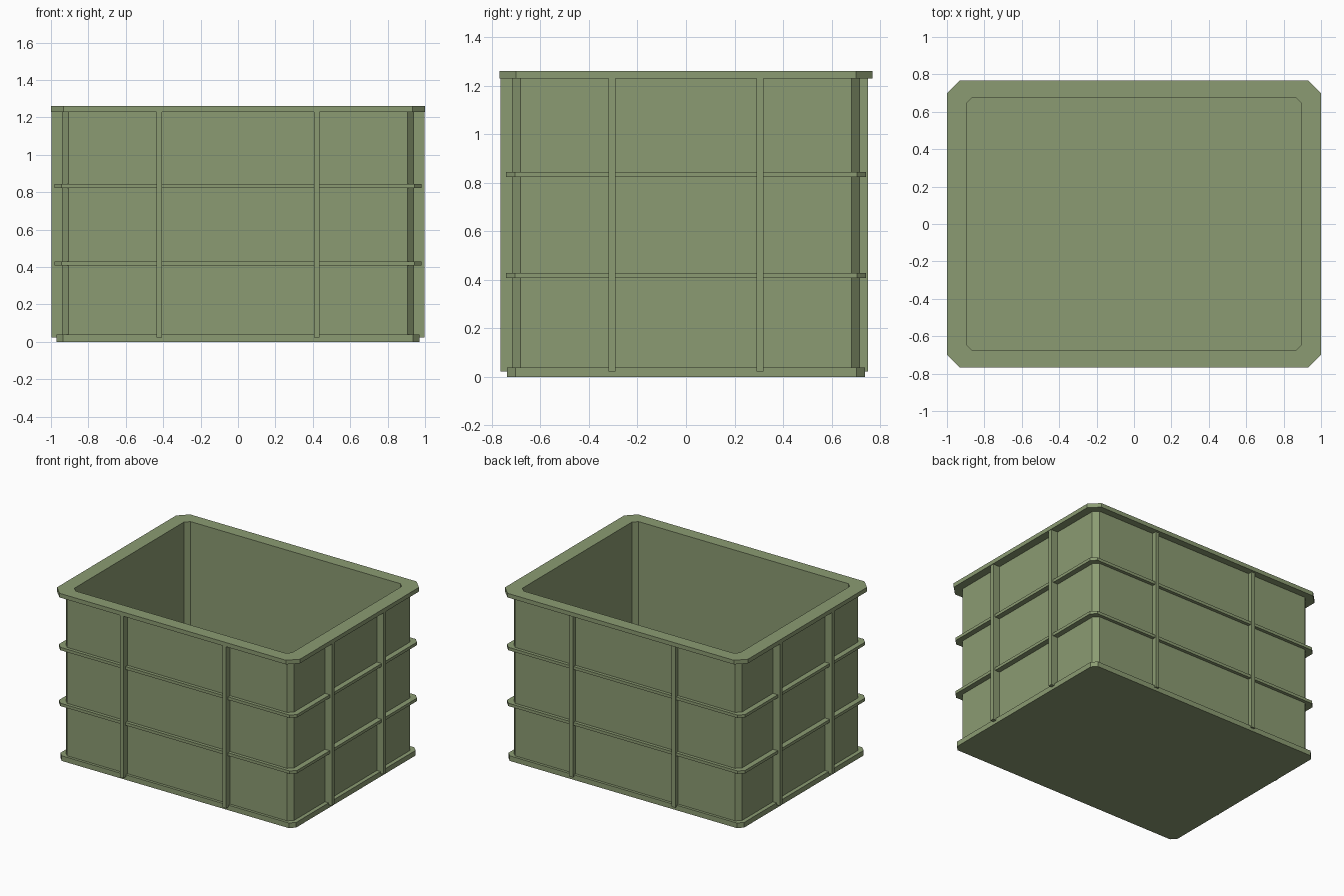
import bpy, bmesh

if "Cube" in bpy.data.objects:
    bpy.data.objects.remove(bpy.data.objects["Cube"])

green = bpy.data.materials.new("olive green plastic")
green.diffuse_color = (0.26, 0.33, 0.17, 1)
green.use_nodes = True
green.node_tree.nodes["Principled BSDF"].inputs["Base Color"].default_value = green.diffuse_color


def finish(name, bm):
    bmesh.ops.recalc_face_normals(bm, faces=bm.faces)
    mesh = bpy.data.meshes.new(name)
    bm.to_mesh(mesh)
    bm.free()
    mesh.materials.append(green)
    obj = bpy.data.objects.new(name, mesh)
    bpy.context.collection.objects.link(obj)
    return obj


def octagon(x, y, c):
    """Rectangle outline with cut corners."""
    return [(x, -y + c), (x, y - c), (x - c, y), (-x + c, y),
            (-x, y - c), (-x, -y + c), (-x + c, -y), (x - c, -y)]


def loop(bm, outline, z):
    return [bm.verts.new((x, y, z)) for x, y in outline]


def bridge(bm, a, b):
    for i in range(len(a)):
        j = (i + 1) % len(a)
        bm.faces.new((a[i], a[j], b[j], b[i]))


def slab(name, outline, z0, z1):
    bm = bmesh.new()
    low, high = loop(bm, outline, z0), loop(bm, outline, z1)
    bridge(bm, low, high)
    bm.faces.new(low)
    bm.faces.new(high)
    return finish(name, bm)


def ring(name, outer, inner, z0, z1):
    bm = bmesh.new()
    loops = [loop(bm, outer, z0), loop(bm, outer, z1),
             loop(bm, inner, z1), loop(bm, inner, z0)]
    for i in range(4):
        bridge(bm, loops[i], loops[(i + 1) % 4])
    return finish(name, bm)


def box(name, x0, x1, y0, y1, z0, z1):
    return slab(name, [(x0, y0), (x1, y0), (x1, y1), (x0, y1)], z0, z1)


body = octagon(0.94, 0.717, 0.035)
inside = octagon(0.896, 0.676, 0.032)

# Floor, hollow walls and top rim
slab("base", octagon(0.97, 0.737, 0.035), 0, 0.038)
ring("walls", body, inside, 0.03, 1.24)
ring("top_rim", octagon(1.0, 0.768, 0.068), inside, 1.229, 1.26)

# Horizontal bands around the walls
for name, z in (("lower_band", 0.418), ("upper_band", 0.834)):
    ring(name, octagon(0.98, 0.741, 0.036), octagon(0.92, 0.70, 0.03), z - 0.011, z + 0.011)

# Vertical ribs, two on each side
Z0, Z1 = 0.023, 1.232
for s, side in ((-1, "left"), (1, "right")):
    x, y = s * 0.422, s * 0.305
    box("front_rib_" + side, x - 0.015, x + 0.015, -0.765, -0.70, Z0, Z1)
    box("back_rib_" + side, x - 0.015, x + 0.015, 0.70, 0.75, Z0, Z1)
    box("left_rib_" + side, -0.998, -0.92, y - 0.015, y + 0.015, Z0, Z1)
    box("right_rib_" + side, 0.92, 0.996, y - 0.015, y + 0.015, Z0, Z1)
